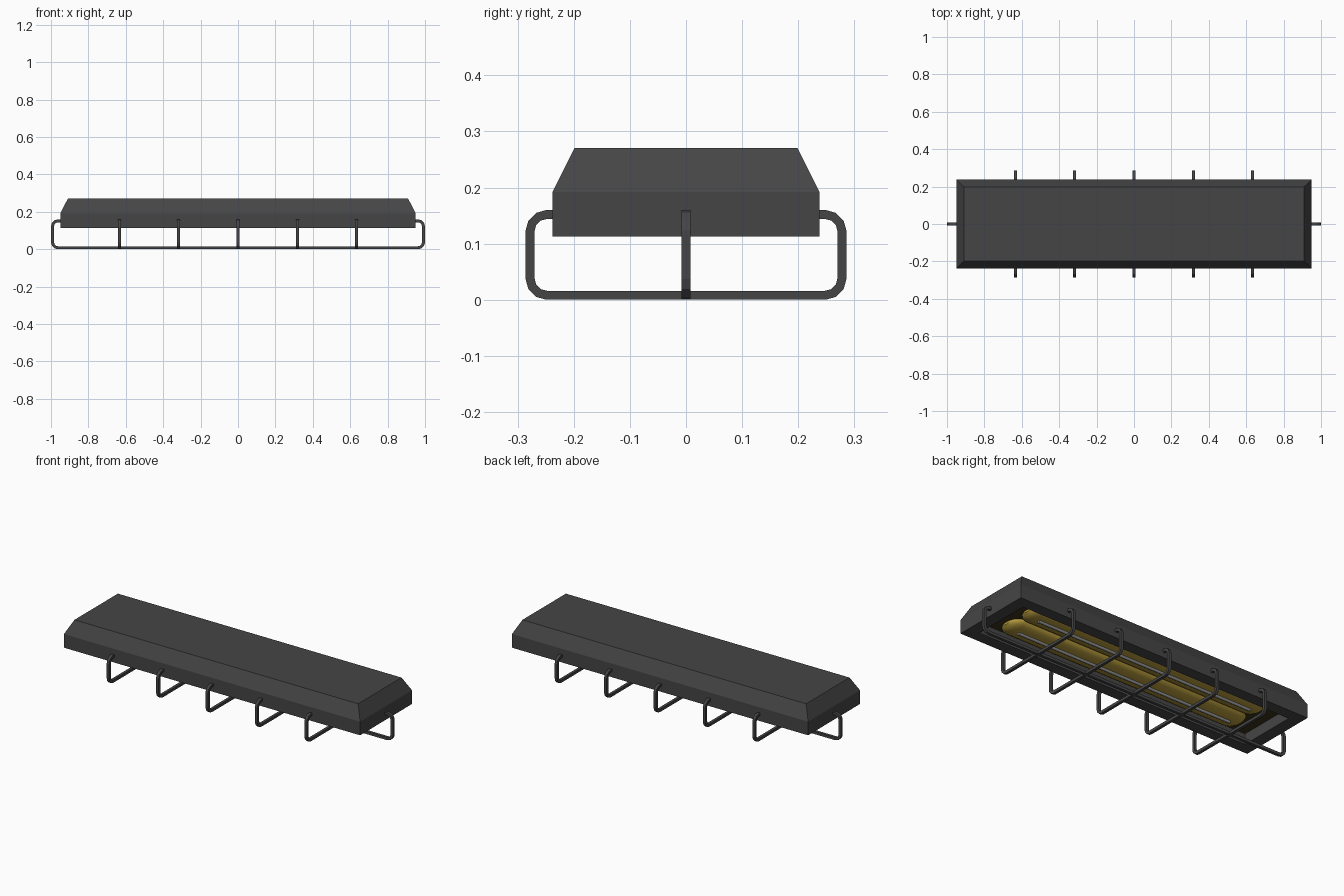
import bpy, bmesh, math

if "Cube" in bpy.data.objects:
    bpy.data.objects.remove(bpy.data.objects["Cube"])


def material(name, rgb):
    m = bpy.data.materials.new(name)
    m.diffuse_color = (*rgb, 1)
    m.use_nodes = True
    m.node_tree.nodes["Principled BSDF"].inputs["Base Color"].default_value = m.diffuse_color
    return m


METAL = material("dark_grey_metal", (0.060, 0.060, 0.060))
AMBER = material("amber_reflector", (0.46, 0.32, 0.045))
BACK = material("dark_brown_lining", (0.045, 0.033, 0.012))
GREY = material("blue_grey_tube", (0.27, 0.28, 0.27))


def finish(name, bm, mat):
    bmesh.ops.recalc_face_normals(bm, faces=bm.faces)
    me = bpy.data.meshes.new(name)
    bm.to_mesh(me)
    bm.free()
    me.materials.append(mat)
    ob = bpy.data.objects.new(name, me)
    bpy.context.collection.objects.link(ob)
    return ob


def rect_rings(name, rings, mat):
    """Skin stacked rectangles (half x, half y, z) and cap both ends."""
    bm = bmesh.new()
    loops = [[bm.verts.new((sx * hx, sy * hy, z))
              for sx, sy in ((-1, -1), (1, -1), (1, 1), (-1, 1))]
             for hx, hy, z in rings]
    for a, b in zip(loops, loops[1:]):
        for i in range(4):
            j = (i + 1) % 4
            bm.faces.new((a[i], a[j], b[j], b[i]))
    bm.faces.new(loops[0])
    bm.faces.new(loops[-1])
    return finish(name, bm, mat)


def lathe_x(name, profile, y, z, mat, flat=1.0, sides=16):
    """Revolve (x, radius) points around a line parallel to x, squashed in z."""
    bm = bmesh.new()
    loops = [[bm.verts.new((x, y + r * math.cos(math.tau * k / sides),
                            z + flat * r * math.sin(math.tau * k / sides)))
              for k in range(sides)] for x, r in profile]
    for a, b in zip(loops, loops[1:]):
        for i in range(sides):
            j = (i + 1) % sides
            bm.faces.new((a[i], a[j], b[j], b[i]))
    bm.faces.new(loops[0])
    bm.faces.new(loops[-1])
    ob = finish(name, bm, mat)
    for p in ob.data.polygons:
        p.use_smooth = len(p.vertices) == 4
    return ob


def guard_wire(name, reach, inner, place):
    """Square wire: out of the housing, down, across and back up."""
    r, top, low = 0.03, 0.152, 0.008
    half = [(inner, top)]
    for cz, start in ((top - r, 90), (low + r, 0)):
        for k in range(4):
            a = math.radians(start - 30 * k)
            half.append((reach - r + r * math.cos(a), cz + r * math.sin(a)))
    path = half + [(-u, z) for u, z in reversed(half)]
    cu = bpy.data.curves.new(name, 'CURVE')
    cu.dimensions = '3D'
    cu.bevel_depth = 0.008 * math.sqrt(2)
    cu.bevel_resolution = 0
    cu.use_fill_caps = True
    sp = cu.splines.new('POLY')
    sp.use_smooth = False
    sp.points.add(len(path) - 1)
    for p, (u, z) in zip(sp.points, path):
        p.co = (*place(u, z), 1)
        p.tilt = math.radians(45)
    cu.materials.append(METAL)
    ob = bpy.data.objects.new(name, cu)
    bpy.context.collection.objects.link(ob)
    bpy.ops.object.select_all(action='DESELECT')
    ob.select_set(True)
    bpy.context.view_layer.objects.active = ob
    bpy.ops.object.convert(target='MESH')


# Housing: chamfered lid, straight skirt, bottom rim and hollow inside
housing = rect_rings("housing", [
    (0.91, 0.199, 0.27), (0.95, 0.238, 0.192), (0.95, 0.238, 0.113),
    (0.88, 0.172, 0.113), (0.88, 0.172, 0.175)], METAL)

# The ceiling of the recess has a dark lining
housing.data.materials.append(BACK)
for p in housing.data.polygons:
    if p.normal.z < -0.9 and p.center.z > 0.15:
        p.material_index = 1

# Two shallow rounded troughs, each with a thin tube below
for label, y in (("front", -0.08), ("back", 0.08)):
    dome = [(0.72 + 0.06 * math.sin(math.radians(a)),
             0.08 * math.cos(math.radians(a))) for a in (0, 25, 50, 75)]
    profile = [(-x, r) for x, r in reversed(dome)] + dome
    lathe_x(label + "_reflector", profile, y, 0.17, AMBER, flat=0.38)
    lathe_x(label + "_tube", [(-0.70, 0.009), (0.70, 0.009)],
            y, 0.137, GREY, sides=8)

# Wire guard: five cross loops and one lengthwise loop
for i in range(5):
    x = (i - 2) * 0.317
    guard_wire(f"cross_wire_{i + 1}", 0.278, 0.225, lambda u, z: (x, u, z))
guard_wire("long_wire", 0.992, 0.935, lambda u, z: (u, 0, z))
